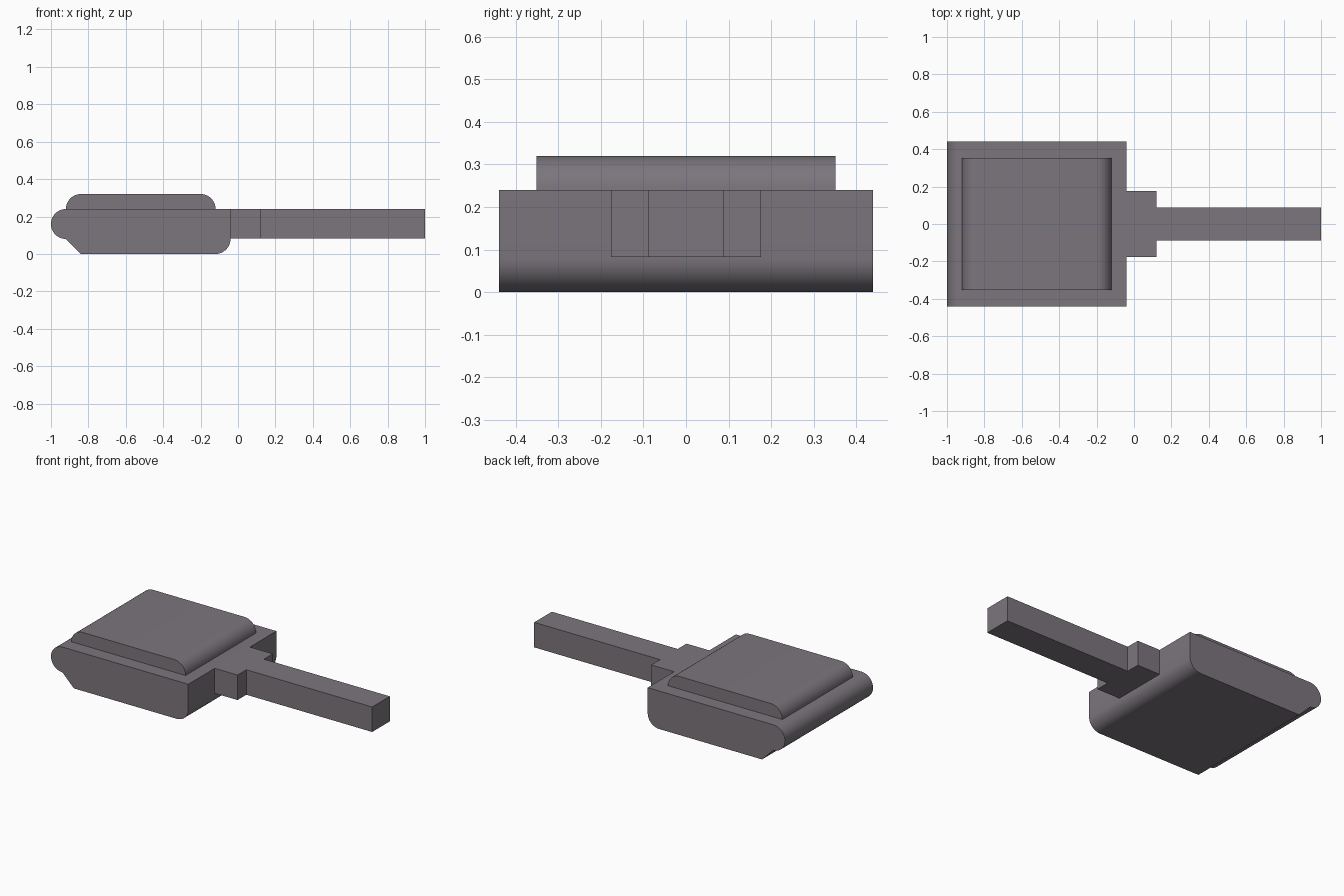
import bpy, bmesh, math

if "Cube" in bpy.data.objects:
    bpy.data.objects.remove(bpy.data.objects["Cube"])

grey = bpy.data.materials.new("warm grey")
grey.diffuse_color = (0.2, 0.18, 0.205, 1)
grey.use_nodes = True
grey.node_tree.nodes["Principled BSDF"].inputs["Base Color"].default_value = grey.diffuse_color


def arc(cx, cz, r, a0, a1, n=10):
    """Points on an arc in the x-z plane, angles in degrees."""
    return [(cx + r * math.cos(math.radians(a0 + (a1 - a0) * i / n)),
             cz + r * math.sin(math.radians(a0 + (a1 - a0) * i / n)))
            for i in range(n + 1)]


def extrude(name, profile, half_width):
    """Side profile extruded symmetrically along y."""
    bm = bmesh.new()
    face = bm.faces.new([bm.verts.new((x, -half_width, z)) for x, z in profile])
    new = bmesh.ops.extrude_face_region(bm, geom=[face])["geom"]
    bmesh.ops.translate(bm, vec=(0, 2 * half_width, 0),
                        verts=[v for v in new if isinstance(v, bmesh.types.BMVert)])
    bmesh.ops.recalc_face_normals(bm, faces=bm.faces)
    mesh = bpy.data.meshes.new(name)
    bm.to_mesh(mesh)
    bm.free()
    mesh.materials.append(grey)
    obj = bpy.data.objects.new(name, mesh)
    bpy.context.collection.objects.link(obj)
    bpy.ops.object.select_all(action='DESELECT')
    obj.select_set(True)
    bpy.context.view_layer.objects.active = obj
    bpy.ops.object.shade_smooth_by_angle(angle=math.radians(30))
    return obj


def block(name, x0, x1, half_width):
    return extrude(name, [(x0, 0.082), (x1, 0.082), (x1, 0.24), (x0, 0.24)], half_width)


# Main body: round rear bumper, chamfered bottom, rounded lower front
extrude("body",
        arc(-0.92, 0.16, 0.08, 90, 270, 20) + [(-0.84, 0.0)]
        + arc(-0.12, 0.08, 0.08, -90, 0) + [(-0.04, 0.24)], 0.44)

# Raised lid with rounded ends
extrude("lid", arc(-0.20, 0.24, 0.08, 0, 90) + arc(-0.84, 0.24, 0.08, 90, 180), 0.352)

# Collar and long bar
block("collar", -0.04, 0.12, 0.176)
block("bar", 0.12, 1.0, 0.088)
